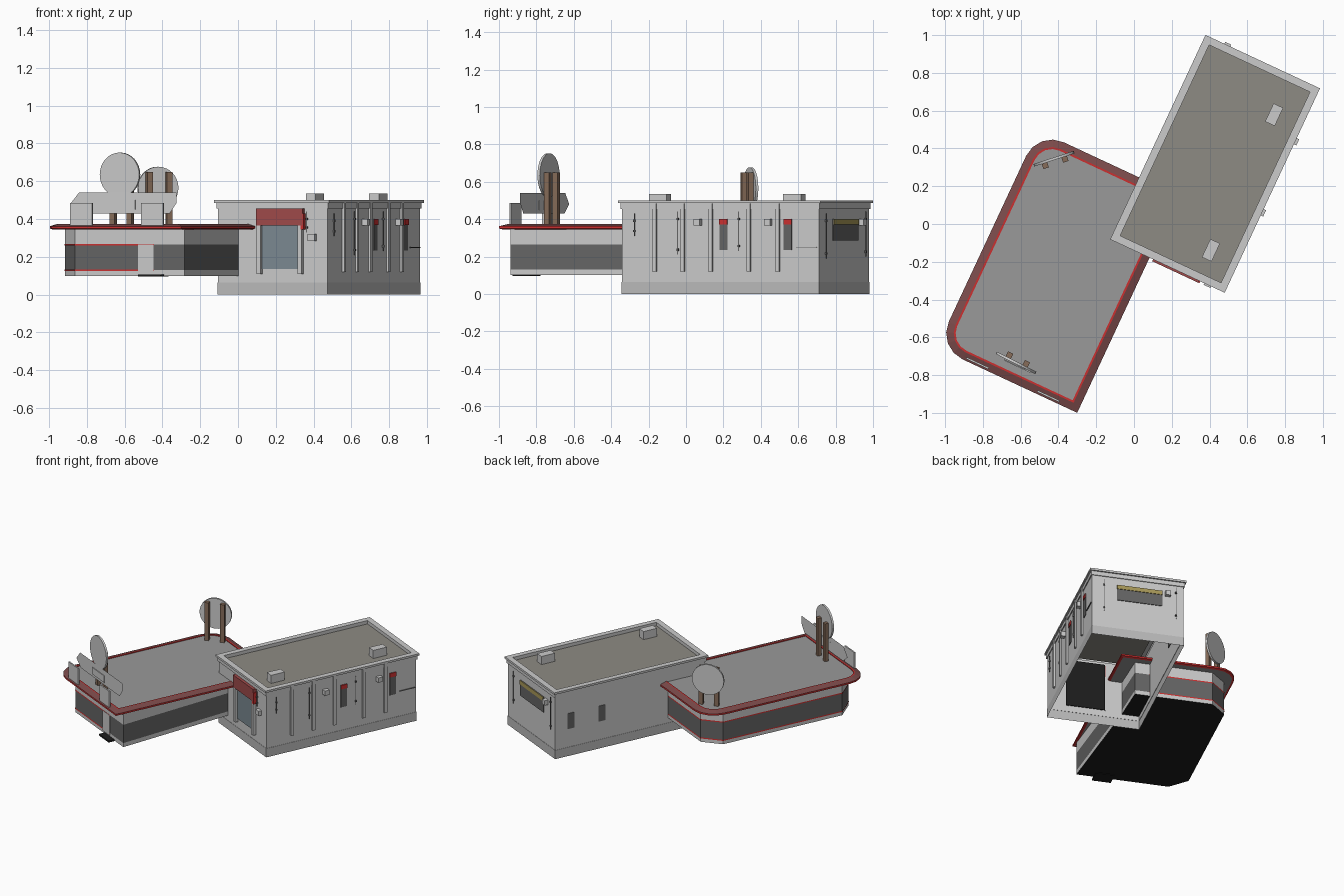
import bpy, bmesh
from math import radians, sin, cos, pi
from mathutils import Matrix

if "Cube" in bpy.data.objects:
    bpy.data.objects.remove(bpy.data.objects["Cube"])

TURN = Matrix.Rotation(radians(-25), 4, 'Z')   # whole plan is turned 25 degrees


def mat(name, r, g, b):
    m = bpy.data.materials.new(name)
    m.diffuse_color = (r, g, b, 1)
    m.use_nodes = True
    m.node_tree.nodes["Principled BSDF"].inputs["Base Color"].default_value = m.diffuse_color
    return m


RED = mat("red", .6, .03, .03)
AWNING = mat("awning_red", .35, .07, .07)
DARK_RED = mat("dark_red", .2, .07, .07)
GLASS = mat("dark_glass", .13, .13, .13)
BLUE = mat("blue_glass", .2, .25, .29)
BROWN = mat("brown", .24, .15, .1)
BLACK = mat("black", .012, .012, .012)
ROOF = mat("roof_tan", .27, .26, .23)
GREY = mat("roof_grey", .32, .32, .32)
BASE = mat("base_grey", .5, .5, .5)
WHITE = mat("wall_grey", .6, .6, .6)
YELLOW = mat("yellow", .4, .32, .1)


def finish(name, bm, mats):
    bmesh.ops.recalc_face_normals(bm, faces=bm.faces)
    me = bpy.data.meshes.new(name)
    bm.to_mesh(me)
    bm.free()
    for m in mats:
        me.materials.append(m)
    ob = bpy.data.objects.new(name, me)
    ob.matrix_world = TURN
    bpy.context.collection.objects.link(ob)
    return ob


def box(name, x, y, z, m=WHITE):
    """Box from (min, max) ranges in the turned frame."""
    bm = bmesh.new()
    size = [r[1] - r[0] for r in (x, y, z)]
    mid = [(r[1] + r[0]) / 2 for r in (x, y, z)]
    bmesh.ops.create_cube(bm, size=1, matrix=Matrix.Translation(mid) @ Matrix.Diagonal((*size, 1)))
    return finish(name, bm, [m])


def loft(name, rings, mats, bottom=None, top=None):
    """Skin a stack of (outline, z) rings, one material per band."""
    bm = bmesh.new()
    loops = [[bm.verts.new((x, y, z)) for x, y in pts] for pts, z in rings]
    used = list(dict.fromkeys(mats + [m for m in (bottom, top) if m]))
    for i, m in enumerate(mats):
        a, b = loops[i], loops[i + 1]
        for j in range(len(a)):
            k = (j + 1) % len(a)
            bm.faces.new((a[j], a[k], b[k], b[j])).material_index = used.index(m)
    for loop, m in ((loops[0], bottom), (loops[-1], top)):
        if m:
            bm.faces.new(loop).material_index = used.index(m)
    return finish(name, bm, used)


def rect(d=0):
    """Warehouse roof outline, inset by d."""
    x0, x1, y0, y1 = -.08 + d, .589 - d, -.127 + d, 1.067 - d
    return [(x0, y0), (x1, y0), (x1, y1), (x0, y1)]


def canopy(d=0, n=4):
    """Canopy outline inset by d, with two rounded corners on the left."""
    x0, x1, y0, y1, r = -.67 + d, .15 - d, -1.033 + d, .235 - d, .15 - d
    pts = [(x1, y0), (x1, y1)]
    for cy, a0 in ((y1 - r, pi / 2), (y0 + r, pi)):
        pts += [(x0 + r + r * cos(a0 + i * pi / 2 / n), cy + r * sin(a0 + i * pi / 2 / n))
                for i in range(n + 1)]
    return pts


# Warehouse shell, open underneath
loft("warehouse_walls", [(rect(.014), 0), (rect(.014), .065), (rect(.016), .065), (rect(.016), .455),
                         (rect(.01), .455), (rect(.01), .485)], [BASE, WHITE, WHITE, WHITE, WHITE])
loft("warehouse_roof", [(rect(.01), .485), (rect(), .485), (rect(), .5), (rect(.04), .5),
                        (rect(.04), .475)], [WHITE] * 4, top=ROOF)
for i, y in enumerate((.838, .046)):
    box(f"roof_unit_{i}", (.4, .456), (y - .053, y + .053), (.475, .535))

# Showroom body with window band, its right wall slanting in to the warehouse
body = [(.14, -.97), (.055, -.115), (.04, .175), (-.5, .175),
        (-.61, .065), (-.61, -.859), (-.5, -.97)]
loft("showroom_body", [(body, z) for z in (.1, .13, .265, .346)], [WHITE, GLASS, WHITE], bottom=BLACK)

# Red trim lines from the front door round to the back
for k, z in enumerate((.13, .265)):
    path = [(-.037, -.973), (-.501, -.973), (-.613, -.86), (-.613, .066), (-.501, .178), (-.06, .178)]
    bm = bmesh.new()
    cols = [[bm.verts.new((x, y, z + h)) for h in (-.004, .004)] for x, y in path]
    for a, b in zip(cols, cols[1:]):
        bm.faces.new((a[0], b[0], b[1], a[1]))
    finish(f"red_trim_{k}", bm, [RED])
box("showroom_door", (-.13, -.04), (-.975, -.967), (.115, .265))
box("door_ramp", (-.11, .02), (-1.015, -.91), (.096, .108), BLACK)

# Canopy with sloped red rim
loft("showroom_canopy", [(canopy(.015), .345), (canopy(), .35), (canopy(), .362), (canopy(.04), .375),
                         (canopy(.05), .375), (canopy(.05), .37)],
     [RED, RED, DARK_RED, RED, RED], bottom=GREY, top=GREY)


# Round roof signs on twin posts
def round_sign(name, x, y, z, r, turn, side, gap):
    place = Matrix.Translation((x, y, 0)) @ Matrix.Rotation(radians(turn), 4, 'Z')
    bm = bmesh.new()
    bmesh.ops.create_cone(bm, cap_ends=True, segments=32, radius1=r, radius2=r, depth=.014,
                          matrix=place @ Matrix.Translation((0, 0, z)) @ Matrix.Rotation(pi / 2, 4, 'X'))
    finish(name + "_disc", bm, [WHITE])
    for i, s in enumerate((-gap, gap)):
        bm = bmesh.new()
        bmesh.ops.create_cube(bm, size=1, matrix=place @ Matrix.Translation((s, side * .021, .51))
                              @ Matrix.Diagonal((.03, .028, .28, 1)))
        finish(f"{name}_post_{i}", bm, [BROWN])


round_sign("front_sign", -.255, -.93, .635, .117, -2, 1, .05)
round_sign("rear_sign", -.53, .134, .565, .112, 43, -1, .055)

# Angular sign board below the front disc
bm = bmesh.new()
prof = [(-.26, .54), (.31, .54), (.31, .485), (.27, .43), (-.25, .43), (-.31, .48)]
bm.faces.new([bm.verts.new((-.23 + s, -.941, z)) for s, z in prof])
finish("sign_board", bm, [WHITE])
box("sign_board_panel", (-.32, -.16), (-.946, -.94), (.45, .5))
for i, x in enumerate((-.44, -.025)):
    box(f"edge_sign_{i}", (x - .065, x + .065), (-1.023, -1.013), (.36, .485))

# Garage entrance on the warehouse front
box("garage_glass", (.195, .405), (-.117, -.109), (.135, .37), BLUE)
box("garage_awning", (.17, .44), (-.138, -.11), (.365, .455), AWNING)
for i, x in enumerate((.17, .41)):
    box(f"garage_post_{i}", (x, x + .025), (-.135, -.11), (.11, .37))
box("awning_side_sign", (.43, .446), (-.138, -.11), (.345, .43), RED)
box("garage_back", (.18, .45), (-.09, -.085), (.1, .45), BLACK)
box("front_box", (.47, .51), (-.136, -.11), (.285, .32))

# Pilasters, windows and lamp boxes on the right wall
for i, y in enumerate((.085, .25, .415, .64, .81)):
    box(f"pilaster_{i}", (.57, .586), (y - .011, y + .011), (.12, .484))
for i, y in enumerate((.465, .845)):
    box(f"side_window_{i}", (.567, .576), (y, y + .047), (.235, .4), GLASS)
    box(f"side_window_header_{i}", (.57, .581), (y, y + .047), (.37, .4), RED)
for i, y in enumerate((.325, .74)):
    box(f"lamp_box_{i}", (.57, .603), (y, y + .036), (.365, .4))


# Thin pipes with end brackets
def pipe(name, x, y, z0, z1):
    box(name, (x - .002, x + .002), (y - .002, y + .002), (z0, z1), GLASS)
    for i, z in enumerate((z0 + .02, z1 - .045)):
        box(f"{name}_bracket_{i}", (x - .005, x + .005), (y - .005, y + .005), (z, z + .012), GLASS)


for i, (x, y, z0, z1) in enumerate(((.578, -.035, .31, .43), (.578, .22, .21, .44), (.578, .58, .23, .44),
                                   (.455, -.116, .33, .44), (.49, 1.056, .19, .43),
                                   (-.01, 1.056, .2, .44))):
    pipe(f"wall_pipe_{i}", x, y, z0, z1)
box("side_rail", (.573, .58), (.92, 1.04), (.248, .252), GLASS)

# Back wall window with yellow header, and lamp box
box("back_window", (.085, .4), (1.048, 1.056), (.285, .4), GLASS)
box("back_window_header", (.085, .4), (1.05, 1.06), (.37, .4), YELLOW)
box("back_lamp_box", (.03, .065), (1.05, 1.078), (.365, .4))

# Windows on the left wall
for i, y in enumerate((.93, .69)):
    box(f"left_window_{i}", (-.067, -.06), (y - .027, y + .027), (.2, .315), GLASS)
